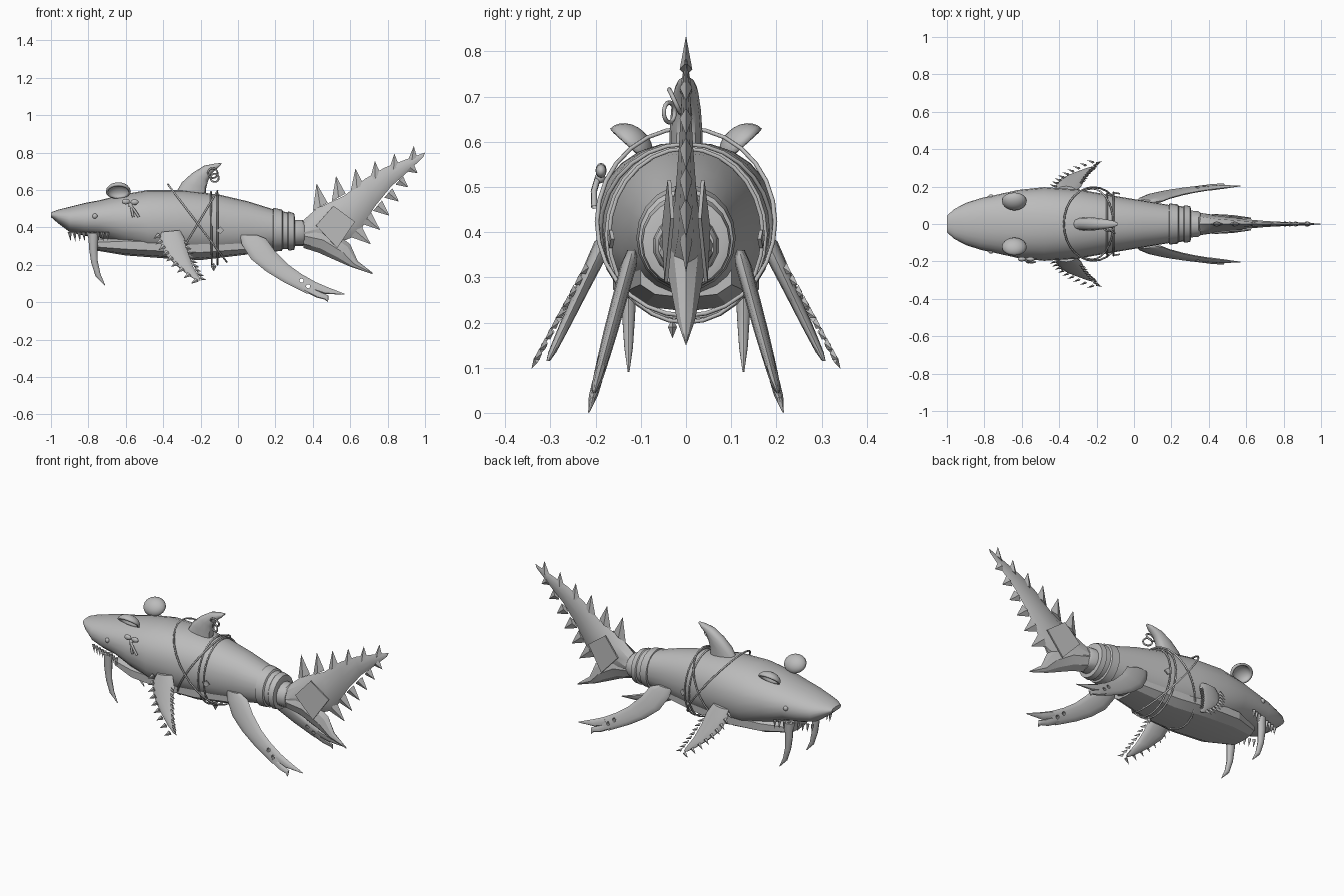
import bpy, bmesh, math
from mathutils import Vector, Matrix

cube = bpy.data.objects.get("Cube")
if cube:
    bpy.data.objects.remove(cube, do_unlink=True)

grey = bpy.data.materials.new("plain grey")
grey.use_nodes = True
grey.diffuse_color = (0.5, 0.5, 0.5, 1)
grey.node_tree.nodes["Principled BSDF"].inputs["Base Color"].default_value = (0.5, 0.5, 0.5, 1)


def finish(name, bm, angle=None):
    """Turn a bmesh into a named object, smooth below the given angle."""
    bmesh.ops.recalc_face_normals(bm, faces=bm.faces)
    mesh = bpy.data.meshes.new(name)
    bm.to_mesh(mesh)
    bm.free()
    mesh.materials.append(grey)
    obj = bpy.data.objects.new(name, mesh)
    bpy.context.collection.objects.link(obj)
    if angle:
        bpy.ops.object.select_all(action='DESELECT')
        obj.select_set(True)
        bpy.context.view_layer.objects.active = obj
        bpy.ops.object.shade_smooth_by_angle(angle=math.radians(angle))
    return obj


def power(v, e):
    return math.copysign(abs(v) ** e, v)


def loft(name, sections, sides=16, round_=1.0, y=lambda z: 0, angle=40):
    """Skin oval rings; each is top x, top z, bottom x, bottom z, half width."""
    bm = bmesh.new()
    rings = []
    for tx, tz, bx, bz, w in sections:
        ring = []
        for i in range(sides):
            a = math.tau * i / sides
            c, s = power(math.cos(a), round_), power(math.sin(a), round_)
            x = (tx + bx) / 2 + c * (tx - bx) / 2
            z = (tz + bz) / 2 + c * (tz - bz) / 2
            ring.append(bm.verts.new((x, y(z) + s * w, z)))
        rings.append(ring)
    for a, b in zip(rings, rings[1:]):
        for i in range(sides):
            j = (i + 1) % sides
            bm.faces.new((a[i], a[j], b[j], b[i]))
    bm.faces.new(rings[0])
    bm.faces.new(rings[-1])
    return finish(name, bm, angle)


def upright(rows):
    return [(x, t, x, b, w) for x, t, b, w in rows]


def spikes(name, items):
    """Four-sided spikes; each is base, tip, base direction, half width, half depth."""
    bm = bmesh.new()
    for base, tip, along, w, d in items:
        base, tip, along = Vector(base), Vector(tip), Vector(along).normalized()
        side = along.cross(tip - base).normalized()
        corners = [bm.verts.new(base + o) for o in (along * w, side * d, -along * w, -side * d)]
        top = bm.verts.new(tip)
        bm.faces.new(corners)
        for i in range(4):
            bm.faces.new((corners[i], corners[(i + 1) % 4], top))
    return finish(name, bm)


def lerp(a, b, t):
    return Vector(a).lerp(Vector(b), t)


def ball(name, loc, scale):
    bm = bmesh.new()
    bmesh.ops.create_uvsphere(bm, u_segments=14, v_segments=8, radius=1)
    bmesh.ops.transform(bm, matrix=Matrix.Translation(loc) @ Matrix.Diagonal((*scale, 1)), verts=bm.verts)
    return finish(name, bm, 60)


def loop_cord(name, points, radius, cyclic=True):
    curve = bpy.data.curves.new(name, 'CURVE')
    curve.dimensions = '3D'
    curve.bevel_depth = radius
    curve.bevel_resolution = 1
    curve.materials.append(grey)
    line = curve.splines.new('POLY')
    line.points.add(len(points) - 1)
    for p, co in zip(line.points, points):
        p.co = (*co, 1)
    line.use_cyclic_u = cyclic
    obj = bpy.data.objects.new(name, curve)
    bpy.context.collection.objects.link(obj)


def ellipse(center, u, v, count=28):
    return [Vector(center) + Vector(u) * math.cos(math.tau * i / count)
            + Vector(v) * math.sin(math.tau * i / count) for i in range(count)]


def thin_plate(name, points):
    bm = bmesh.new()
    bm.faces.new([bm.verts.new(p) for p in points])
    obj = finish(name, bm)
    mod = obj.modifiers.new("thickness", 'SOLIDIFY')
    mod.thickness = 0.008
    mod.offset = 0


# Body, belly with lower jaw, and tail bands
loft("body", upright([
    (-1, .48, .455, .045), (-.96, .495, .42, .08), (-.9, .51, .375, .112), (-.82, .53, .355, .138),
    (-.74, .545, .345, .155), (-.62, .575, .30, .182), (-.48, .60, .25, .197), (-.3, .60, .235, .185),
    (-.1, .575, .24, .15), (.05, .54, .265, .125), (.21, .49, .29, .098)]), 24, .92)
loft("belly", upright([
    (-.75, .34, .275, .10), (-.6, .36, .25, .16), (-.4, .36, .235, .168),
    (-.2, .36, .225, .145), (.05, .35, .255, .105)]), 10, .8, angle=15)
loft("tail_collar", upright([
    (.185, .49, .285, .1), (.19, .505, .27, .11), (.235, .495, .275, .105), (.24, .485, .285, .096),
    (.265, .48, .285, .094), (.27, .485, .275, .1), (.3, .475, .28, .096), (.305, .45, .3, .08)]), 20)
loft("tail_stem", upright([
    (.29, .44, .30, .075), (.345, .44, .30, .07), (.355, .43, .31, .062)]), 14)

# Saw tail with lower lobe
loft("tail_blade", [
    (.34, .43, .34, .31, .062), (.42, .5, .5, .3, .042), (.57, .57, .64, .36, .025),
    (.68, .66, .73, .51, .016), (.785, .72, .82, .62, .011), (.89, .76, .9, .69, .008),
    (1, .8, .99, .775, .002)], 8, 1.2, angle=25)
loft("tail_lower_lobe", [
    (.35, .42, .35, .29, .06), (.48, .40, .43, .265, .045), (.60, .31, .52, .225, .032),
    (.64, .22, .6, .19, .02), (.72, .157, .72, .15, .002)], 8, 1.2, angle=25)
teeth = []
for i in range(6):
    t = i / 5
    top = lerp((.44, 0, .51), (.93, 0, .76), t)
    teeth.append((top, top + lerp((-.02, 0, .125), (.01, 0, .075), t), (.87, 0, .48), .045 - .014 * t, .014))
    low = lerp((.63, 0, .38), (.92, 0, .72), t)
    teeth.append((low, low + lerp((.08, 0, -.07), (.04, 0, -.03), t), (.65, 0, .76), .042 - .014 * t, .014))
spikes("tail_teeth", teeth)

# Dorsal fin with two hanging rings
loft("dorsal_fin", [
    (-.335, .58, -.17, .56, .036), (-.30, .64, -.17, .61, .036), (-.245, .69, -.16, .65, .033),
    (-.18, .73, -.14, .69, .027), (-.12, .742, -.11, .715, .019), (-.088, .744, -.09, .736, .008)], 12, .8)
loop_cord("upper_ring", ellipse((-.135, -.025, .69), (.026, 0, 0), (0, -.012, .026), 16), .005)
loop_cord("lower_ring", ellipse((-.125, -.037, .665), (.022, -.012, 0), (0, 0, .022), 16), .005)

# Ropes around the body
for name, top, bottom, width in (
        ("rope_diagonal", (-.375, .63), (-.06, .215), .197),
        ("rope_crossing", (-.11, .595), (-.34, .21), .19),
        ("rope_front", (-.145, .59), (-.14, .2), .176),
        ("rope_rear", (-.11, .585), (-.11, .2), .17)):
    (a, b), (c, d) = top, bottom
    loop_cord(name, ellipse(((a + c) / 2, 0, (b + d) / 2),
                            ((a - c) / 2, 0, (b - d) / 2), (0, width, 0)), .005)
spikes("pendant", [((-.13, -.03, .19), (-.13, -.03, z), (1, 0, 0), .015, .01) for z in (.165, .21)])

# Paired parts
for side, s in (("left", 1), ("right", -1)):
    # Ears: hollow domes opening outward
    bm = bmesh.new()
    bmesh.ops.create_uvsphere(bm, u_segments=20, v_segments=12, radius=1)
    bmesh.ops.delete(bm, geom=[v for v in bm.verts if v.co.z < -.05], context='VERTS')
    place = (Matrix.Translation((-.64, s * .125, .59)) @ Matrix.Rotation(s * math.radians(42), 4, 'X')
             @ Matrix.Diagonal((.067, .058, .045, 1)))
    bmesh.ops.transform(bm, matrix=place, verts=bm.verts)
    ear = finish(side + "_ear", bm, 50)
    ear.modifiers.new("thickness", 'SOLIDIFY').thickness = .012

    ball(side + "_eye", (-.765, s * .147, .46), (.014, .012, .014))

    # Tusks and small upper teeth
    loft(side + "_tusk", [
        (-.745, .37, -.80, .37, .022), (-.75, .29, -.797, .29, .019), (-.75, .22, -.785, .21, .015),
        (-.735, .15, -.762, .14, .01), (-.71, .092, -.713, .09, .002)], 10, y=lambda z: s * .127)
    spikes(side + "_teeth", [
        ((x, s * (.085 + .35 * (x + .9)), .375), (x + .005, s * (.085 + .35 * (x + .9)), .325), (1, 0, 0), .011, .011)
        for x in [-.9 + .025 * i for i in range(9)]])

    # Front flippers edged with spikes
    loft(side + "_front_flipper", [
        (-.31, .385, -.41, .375, .022), (-.28, .33, -.42, .33, .02), (-.265, .26, -.395, .26, .016),
        (-.24, .19, -.335, .2, .013), (-.205, .13, -.26, .14, .009), (-.2, .115, -.22, .115, .004)],
        12, y=lambda z: s * (.185 + (.37 - z) * .47))
    edge = []
    for (start, mid, end), out in (
            (((-.42, 0, .36), (-.385, 0, .24), (-.22, 0, .12)), (-.032, s * .012, -.022)),
            (((-.285, 0, .32), (-.255, 0, .22), (-.2, 0, .13)), (.032, s * .012, -.012))):
        for i in range(9):
            t = i / 8
            p = lerp(lerp(start, mid, t), lerp(mid, end, t), t)
            p.y = s * (.195 + (.37 - p.z) * .54)
            along = Vector(end) - Vector(start)
            edge.append((p, p + Vector(out), along, .014, .007))
    spikes(side + "_flipper_spikes", edge)

    # Rear flippers ending in split claws
    lean = lambda z: s * (.118 + (.36 - z) * .27)
    rear = loft(side + "_rear_flipper", [
        (.10, .36, .01, .36, .012), (.15, .34, .02, .31, .018), (.2, .27, .07, .23, .017),
        (.27, .2, .15, .165, .016), (.34, .15, .24, .11, .014), (.42, .105, .33, .065, .012),
        (.445, .09, .37, .045, .01)], 12, y=lean)
    loft(side + "_upper_claw", [
        (.41, .11, .38, .07, .012), (.48, .08, .46, .045, .01), (.57, .045, .57, .04, .002)], 8, y=lean)
    loft(side + "_lower_claw", [
        (.41, .075, .34, .065, .011), (.45, .05, .42, .025, .01), (.485, .035, .465, .014, .007),
        (.482, .006, .48, 0, .002)], 8, y=lean)
    bm = bmesh.new()
    for x, z in ((.34, .115), (.375, .085)):
        spot = Matrix.Translation((x, lean(z), z)) @ Matrix.Rotation(math.pi / 2, 4, 'X')
        bmesh.ops.create_cone(bm, cap_ends=True, segments=10, radius1=.011, radius2=.011, depth=.15, matrix=spot)
    cutter = finish(side + "_hole_cutter", bm)
    cutter.hide_render = True
    cutter.hide_viewport = True
    hole = rear.modifiers.new("holes", 'BOOLEAN')
    hole.operation = 'DIFFERENCE'
    hole.object = cutter

    # Diamond patches on tail and flank
    thin_plate(side + "_tail_patch", [
        (.417, s * .05, .41), (.51, s * .037, .515), (.625, s * .03, .43), (.53, s * .044, .29)])
    thin_plate(side + "_flank_tag", [
        (-.115, s * .168, .385), (-.095, s * .166, .405), (-.075, s * .162, .385), (-.095, s * .166, .365)])

# Ribbon bow behind the right ear
ball("bow_knot", (-.575, -.19, .52), (.012, .012, .012))
for name, dx, dz in (("bow_loop_front", -.025, .018), ("bow_loop_rear", .022, .015)):
    ball(name, (-.575 + dx, -.188, .52 + dz), (.022, .012, .015))
for name, dx in (("bow_tail_front", .015), ("bow_tail_rear", .045)):
    loop_cord(name, [(-.575, -.195, .52), (-.575 + dx / 2, -.204, .49), (-.575 + dx, -.203, .455)], .007, False)
